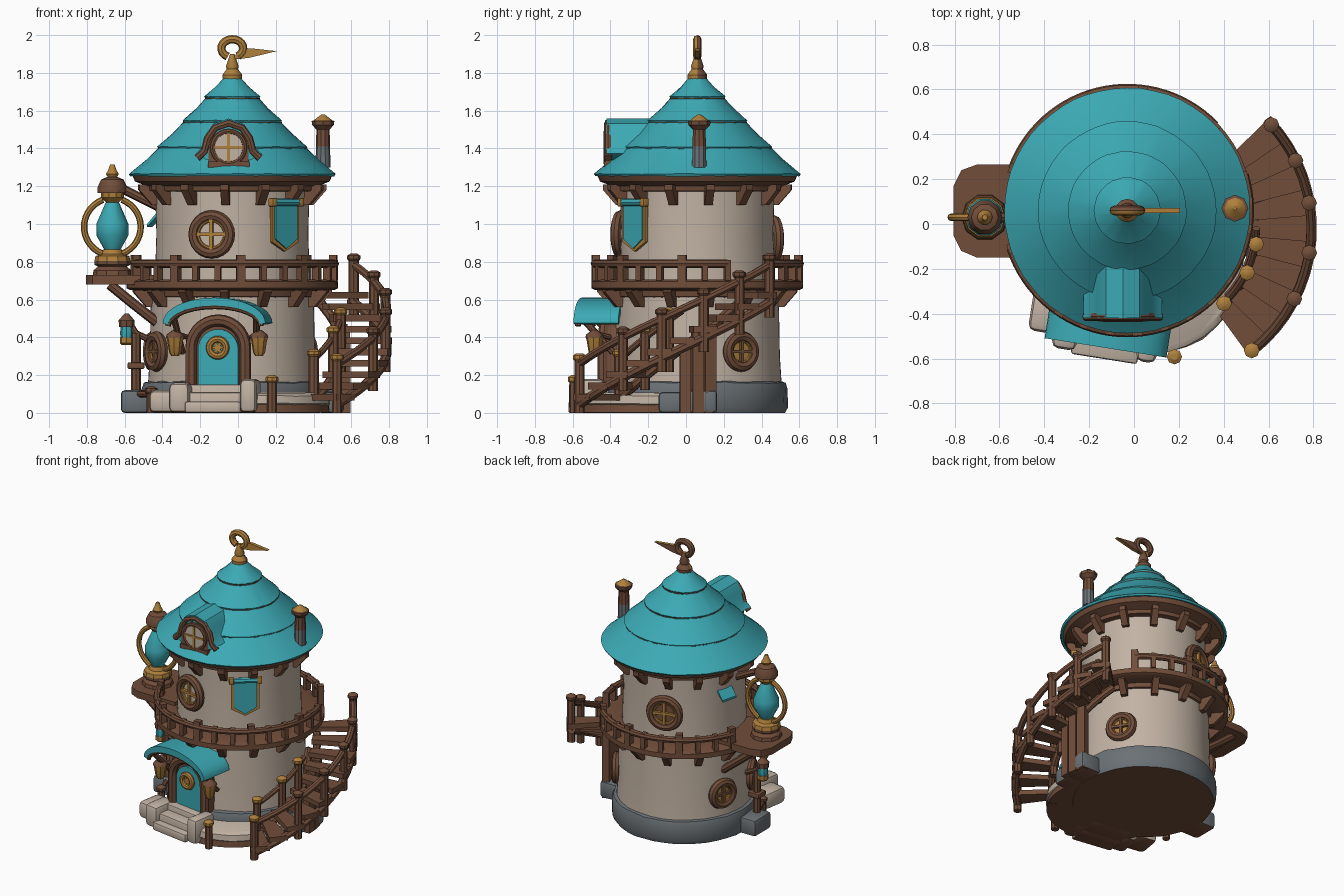
import bpy, bmesh, random
from math import sin, cos, pi, radians as rad
from mathutils import Matrix, Vector

if "Cube" in bpy.data.objects:
    bpy.data.objects.remove(bpy.data.objects["Cube"])
random.seed(4)
def mat(name, c):
    m = bpy.data.materials.new(name)
    m.diffuse_color = (*c, 1)
    m.use_nodes = True
    m.node_tree.nodes["Principled BSDF"].inputs["Base Color"].default_value = m.diffuse_color
    return m
TEAL, BROWN = mat("teal", (.045, .40, .46)), mat("wood_brown", (.165, .075, .042))
CREAM, GOLD = mat("plaster_cream", (.54, .45, .37)), mat("gold", (.43, .215, .045))
GREY = mat("stone_grey", (.145, .165, .18))
at = lambda x, y, z=0: Matrix.Translation((x, y, z))
I, T, SX, SY = Matrix.Identity(4), at(-.03, .06), .10, -.02      # T: tower axis, SX/SY: stair axis
def wall(a, r, z=0):                     # frame on tower wall: -y points outward
    return T @ Matrix.Rotation(rad(a + 90), 4, 'Z') @ at(0, -r, z)
def add(name, me, m):
    me.materials.append(m)
    o = bpy.data.objects.new(name, me)
    bpy.context.collection.objects.link(o)
    return o
def finish(name, bm, m, M):
    bm.transform(M)
    bmesh.ops.recalc_face_normals(bm, faces=bm.faces)
    me = bpy.data.meshes.new(name)
    bm.to_mesh(me)
    bm.free()
    return add(name, me, m)
def two_tone(o, m, rule):                # second colour on faces chosen by a rule
    o.data.materials.append(m)
    for p in o.data.polygons:
        p.material_index = int(rule(p))
def solid(name, pts, vec, m, M=I):       # polygon extruded along a vector
    bm = bmesh.new()
    a, b = [bm.verts.new(p) for p in pts], [bm.verts.new(Vector(p) + Vector(vec)) for p in pts]
    for f in [a, b[::-1]] + [(a[i-1], a[i], b[i], b[i-1]) for i in range(len(a))]:
        bm.faces.new(f)
    return finish(name, bm, m, M)
def prism(name, xz, y0, y1, m, M=I):
    return solid(name, [(x, y0, z) for x, z in xz], (0, y1 - y0, 0), m, M)
def box(name, loc, size, m, M=I, bevel=0.0):
    bm = bmesh.new()
    bmesh.ops.create_cube(bm, size=1)
    bm.transform(at(*loc) @ Matrix.Diagonal((*size, 1)))
    if bevel:
        bmesh.ops.bevel(bm, geom=bm.edges[:], offset=bevel, segments=2, affect='EDGES', profile=.5)
    return finish(name, bm, m, M)
def lathe(name, prof, m, M=I, n=48, jit=0.0):
    bm, j = bmesh.new(), lambda: random.uniform(-jit, jit)
    rows = [[bm.verts.new(((r+j())*cos(2*pi*i/n), (r+j())*sin(2*pi*i/n), z + j()*(z > .03))) for i in range(n)] for r, z in prof]
    for f in [rows[0][::-1], rows[-1]] + [(p[i-1], p[i], q[i], q[i-1]) for p, q in zip(rows, rows[1:]) for i in range(n)]:
        bm.faces.new(f)
    return finish(name, bm, m, M)
def tube(name, pts, r, m, M=I, closed=False):
    cu = bpy.data.curves.new(name, 'CURVE')
    cu.dimensions, cu.bevel_depth, cu.bevel_resolution, cu.use_fill_caps = '3D', r, 2, True
    s = cu.splines.new('POLY')
    s.points.add(len(pts) - 1)
    for q, p in zip(s.points, pts):
        q.co = (*(M @ Vector(p)), 1)
    s.use_cyclic_u = closed
    o = bpy.data.objects.new(name, cu)
    me = bpy.data.meshes.new_from_object(o)
    bpy.data.objects.remove(o)
    me.materials.clear()
    return add(name, me, m)
def arc(r, a0, a1, n, z=0.0, z1=None):   # horizontal arc, optionally rising
    z1 = z if z1 is None else z1
    return [(r*cos(rad(a0+(a1-a0)*i/n)), r*sin(rad(a0+(a1-a0)*i/n)), z+(z1-z)*i/n) for i in range(n+1)]
def varc(rx, rz, a0, a1, n, zc=0.0):     # arc in the x-z plane
    return [(rx*cos(rad(a0+(a1-a0)*i/n)), zc + rz*sin(rad(a0+(a1-a0)*i/n))) for i in range(n+1)]
def ring(s, y, z=0.0):
    return [(x, y, h) for x, h in varc(s, s, 0, 345, 23, z)]
def post(name, x, y, z0, z1, r=.022, top=GOLD):    # wooden post with knob
    lathe(name, [(r, z0), (r, z1-.04)], BROWN, at(x, y), 8)
    lathe(name + "_knob", [(r, z1-.04), (r+.008, z1-.03), (r+.008, z1-.012), (r*.6, z1)], top, at(x, y), 8)
# tower walls, stone base, porch with steps and curbs
lathe("tower_wall", [(.45, .1), (.437, .3), (.43, .68), (.41, .70), (.402, .95), (.41, 1.22)], CREAM, T, 64)
lathe("base_stone", [(.466, 0), (.478, .03), (.478, .13), (.466, .16), (.43, .17)], GREY, T, 40, .004)
lathe("porch_plinth", [(.405, .002), (.40, .05)], BROWN, at(.08, -.17))
lathe("porch_floor", [(.395, .04), (.41, .05), (.405, .09), (.38, .105)], CREAM, at(.08, -.17), 32, .004)
for x, y, s, h in [(-.545, 0, .15, .12), (.5, .07, .16, .12), (.5, -.05, .12, .11)]:
    box("base_block", (x, y, h/2), (s, .19, h), GREY, I, .02)
D = wall(261, 0)
for y, h in [(-.59, .06), (-.54, .11), (-.46, .15)]:
    box("porch_step", (0, y, h/2), (.30, .16, h), CREAM, D, .012)
for x, y, w, h in ((-.185, -.56, .11, .16), (.185, -.56, .09, .18), (-.28, -.5, .15, .12)):
    box("porch_curb", (x, y, h/2), (w, .19, h), CREAM, D, .03)
for o in bpy.context.scene.objects:
    if o.name.startswith(("base", "porch")):
        two_tone(o, BROWN, lambda p: p.normal.z < -.7 and p.center.z < .03)
# roof in four overlapping tiers, eave and balcony rings
tiers = [(.548, 1.265, .37, 1.425), (.398, 1.408, .24, 1.56), (.264, 1.548, .125, 1.685), (.148, 1.675, .035, 1.785)]
for i, (r0, z0, r1, z1) in enumerate(tiers):
    lathe(f"roof_tier_{i}", [(r0-.05, z0), (r0-.008, z0-.012), (r0, z0), ((r0+r1)/2-.004, (z0+z1)/2-.004), (r1, z1)], TEAL, T, 56, .0018)
    if i:
        lathe("roof_seam", [(r0-.03, z0-.016), (r0-.002, z0-.014), (r0-.002, z0-.008), (r0-.03, z0-.006)], BROWN, T, 56)
lathe("eave_ring", [(.40, 1.17), (.445, 1.175), (.45, 1.20), (.515, 1.225), (.528, 1.255), (.4, 1.26)], BROWN, T, 56)
lathe("balcony_floor", [(.42, .61), (.445, .615), (.45, .645), (.54, .65), (.56, .66), (.56, .695), (.54, .705), (.4, .705)], BROWN, T, 56)
for i in range(14):                      # brackets
    for nm, r, z, d in (("eave_bracket", .40, 1.10, .10), ("balcony_bracket", .43, .56, .10)):
        side = [(-.022, .01, z), (-.022, -.03, z), (-.022, -d, z+.08), (-.022, -d, z+.11), (-.022, .01, z+.11)]
        solid(nm, side, (.044, 0, 0), BROWN, wall(i*360/14 + 8, r))
# balcony railing, open at stairs and side platform
for a0, a1 in ((44, 160), (198, 377)):
    tube("balcony_rail", arc(.543, a0, a1, round((a1-a0)/4), .79), .022, BROWN, T)
    k = round((a1-a0)/13)
    for i in range(k+1):
        w, h = (.045, .16) if i % 3 == 0 else (.03, .11)
        box("baluster", (0, 0, .755), (w, .04, h), BROWN, wall(a0+(a1-a0)*i/k, .54))
# round windows: angle, wall radius, height, size, pane
for a, r, z, s, m in [(255, .41, .945, .10, CREAM), (107, .41, .92, .10, BROWN), (31, .437, .325, .08, GOLD),
                      (159, .437, .325, .08, GOLD), (206, .437, .325, .08, GOLD)]:
    M = wall(a, r, z)
    tube("window_ring", ring(s, -.012), .028, BROWN, M, True)
    prism("window_pane", varc(s, s, 0, 345, 23), -.012, .03, m, M)
    tube("window_inner_rim", ring(s*.74, -.015), .01, GOLD, M, True)
    for w, h in ((.018, s*1.6), (s*1.6, .018)):
        box("window_bar", (0, -.02, 0), (w, .02, h), BROWN if m == GOLD else GOLD, M)
# front door, arch frame, emblem
M = wall(261, .44)
arch = lambda w, zs, z0: [(w, z0)] + varc(w, w, 0, 180, 14, zs) + [(-w, z0)]
prism("door_recess", arch(.165, .345, .12), -.03, .05, BROWN, M)
tube("door_frame", [(x, -.04, z) for x, z in arch(.145, .345, .12)], .032, BROWN, M)
prism("door_panel", arch(.108, .335, .15), -.045, 0, TEAL, M)
tube("door_emblem", ring(.045, -.055, .345), .018, GOLD, M, True)
for k in range(3):
    box("emblem_ray", (0, -.05, 0), (.12, .016, .016), GOLD, M @ at(0, 0, .345) @ Matrix.Rotation(k*pi/3, 4, 'Y'))
# door awning and lamps
prism("awning_roof", varc(.275, .135, 0, 180, 20, .475) + varc(.245, .10, 180, 0, 20, .468), -.18, .06, TEAL, M)
tube("awning_trim", [(x, -.16, z) for x, z in varc(.25, .105, 0, 180, 20, .46)], .016, BROWN, M)
for s in (-1, 1):
    tube("awning_brace", [(s*.20, .02, .32), (s*.22, -.14, .50)], .018, BROWN, M)
    tube("door_lamp_arm", [(s*.17, 0, .40), (s*.22, -.07, .42)], .014, BROWN, M)
    L = M @ at(s*.225, -.075, .31)
    lathe("door_lamp", [(.02, -.01), (.032, .01), (.042, .07), (.047, .09)], GOLD, L, 8)
    lathe("door_lamp_cap", [(.05, .09), (.045, .105), (.012, .13)], BROWN, L, 8)
# dormer window
M = at(-.05, -.37, 1.40)
hump = [(.175, -.045), (.135, -.01), (.115, .06), (.075, .115), (0, .14), (-.075, .115), (-.115, .06), (-.135, -.01), (-.175, -.045)]
prism("dormer_roof", [(x, z+.018) for x, z in hump] + [(-.12, -.06), (.12, -.06)], -.05, .24, TEAL, M)
prism("dormer_face", varc(.105, .105, 0, 180, 14) + [(-.105, -.09), (.105, -.09)], -.055, .1, BROWN, M)
tube("dormer_trim", [(x*.95, -.042, z-.006) for x, z in hump], .021, BROWN, M)
prism("dormer_pane", varc(.075, .08, 0, 345, 23, .005), -.06, 0, CREAM, M)
tube("dormer_rim", ring(.085, -.052, .005), .014, BROWN, M, True)
for w, h in ((.014, .15), (.15, .014)):
    box("dormer_bar", (0, -.06, .005), (w, .014, h), GOLD, M)
box("dormer_sill", (0, -.04, -.085), (.22, .05, .03), BROWN, M)
# hanging banner
M = wall(310, .43)
flag = lambda w, t, b: [(-w, t), (w, t), (w, b), (0, b-.05), (-w, b)]
prism("banner_frame", flag(.093, 1.11, .905), -.008, .01, GOLD, M)
prism("banner_cloth", flag(.075, 1.12, .92), -.017, 0, TEAL, M)
tube("banner_roll", [(-.078, -.015, 1.115), (.078, -.015, 1.115)], .02, TEAL, M)
for s in (-1, 1):
    box("banner_rod_end", (s*.093, -.015, 1.115), (.032, .04, .045), GOLD, M, .006)
# chimney and roof finial
C = at(.45, .07)
lathe("chimney_shaft", [(.04, 1.30), (.037, 1.42)], GREY, C, 10)
lathe("chimney_neck", [(.038, 1.41), (.034, 1.52)], BROWN, C, 10)
lathe("chimney_cap", [(.035, 1.50), (.058, 1.525), (.06, 1.545), (.03, 1.555)], BROWN, C, 8)
lathe("chimney_top", [(.05, 1.547), (.035, 1.56), (.008, 1.58)], GOLD, C, 8)
o1 = lathe("finial_base", [(.05, 1.76), (.052, 1.79), (.03, 1.82), (.034, 1.835), (.012, 1.90)], GOLD, T, 12)
o2 = tube("finial_crescent", [(x, 0, z) for x, z in varc(.058, .048, -60, 245, 16, 1.93)], .022, GOLD, T)
o3 = prism("finial_pointer", [(.0, 1.87), (.09, 1.88), (.235, 1.915), (.1, 1.93), (.05, 1.925), (.02, 1.90)], -.012, .012, GOLD, T)
for o in (o1, o2, o3):
    two_tone(o, BROWN, lambda p: p.normal.y > .2)
# side platform with big lantern
P = [(-.40, -.15), (-.70, -.15), (-.77, -.12), (-.805, -.05), (-.805, .17), (-.77, .24), (-.70, .265), (-.40, .265)]
solid("platform", [(x, y, .68) for x, y in P], (0, 0, .05), BROWN)
for y in (-.08, .06, .19):
    tube("platform_brace", [(-.68, y, .68), (-.57, y, .59), (-.43, y, .48)], .027, BROWN)
L = at(-.665, .03)
for nm, m, prof in [("foot", BROWN, [(.105, .725), (.10, .755), (.075, .775)]), ("collar", BROWN, [(.07, .77), (.095, .785), (.095, .805)]),
                    ("cup", GOLD, [(.095, .805), (.09, .83), (.06, .84), (.05, .865)]), ("tip", GOLD, [(.02, 1.24), (.034, 1.265), (.022, 1.285), (.012, 1.315)]),
                    ("crystal", TEAL, [(.035, .85), (.085, .94), (.085, 1.0), (.035, 1.115)]), ("neck", GOLD, [(.03, 1.11), (.06, 1.14), (.062, 1.17)]),
                    ("hood", BROWN, [(.078, 1.165), (.078, 1.195), (.06, 1.235), (.025, 1.25)])]:
    lathe("lantern_" + nm, prof, m, L, 10)
for s in (-1, 1):
    tube("lantern_rib", [(s*(x-.01), 0, z) for x, z in varc(.16, .155, -68, 68, 14, .985)], .017, GOLD, L)
tube("lantern_beam", [(-.62, .03, 1.19), (-.52, .03, 1.14), (-.40, .03, 1.08)], .024, BROWN)
# small teal side awning
solid("side_awning", [(-.06, .01, 1.05), (-.06, -.05, .985), (-.06, -.05, 1.0), (-.06, .01, 1.07)], (.12, 0, 0), TEAL, wall(166, .40))
# ground-level lamp post and fence on the left
tube("left_post", [(-.54, -.04, 0), (-.54, -.04, .42)], .027, BROWN)
box("left_post_band", (-.54, -.04, .25), (.09, .09, .035), BROWN, I, .008)
tube("left_post_arm", [(-.45, -.04, .38), (-.54, -.04, .42), (-.59, -.04, .50)], .018, BROWN)
for nm, m, prof in [("glass", TEAL, [(.03, .395), (.035, .42), (.03, .46)]), ("cap", BROWN, [(.04, .455), (.042, .49), (.012, .525)]),
                    ("foot", GOLD, [(.025, .36), (.036, .37), (.036, .40)])]:
    lathe("left_lamp_" + nm, prof, m, at(-.59, -.04), 8)
post("left_fence_post", -.46, -.22, 0, .14, .025, BROWN)
tube("left_fence_rail", [(-.54, -.04, .1), (-.46, -.22, .1)], .018, BROWN)
# curved outside stairs
S = at(SX, SY)
tz = lambda a: .10 + .54*(a+53)/96       # tread height at an angle
for i in range(10):
    a, z = -54 + i*9.8, .065 + .06*i
    solid("stair_tread", arc(.715, a, a+10.3, 3, z) + arc(.42, a+10.3, a, 3, z), (0, 0, .035), BROWN, S)
for nm, r, a0, a1, z0, z1, w in [("stringer", .45, -52, 44, .045, .595, .026), ("stringer", .69, -52, 44, .045, .595, .026),
                                 ("outer_rail", .69, -52, 43, .26, .79, .022), ("inner_rail", .445, -48, 0, .28, .54, .018)]:
    tube("stair_" + nm, arc(r, a0, a1, 16, z0, z1), w, BROWN, S)
for r, angs in ((.69, (-52, -27, -9, 9.5, 26, 42)), (.45, (-48, -26, -9))):
    for a in angs:
        x, y = SX + r*cos(rad(a)), SY + r*sin(rad(a))
        post("stair_post", x, y, max(0, tz(a)-.13), tz(a)+.21, .027, GOLD if r < .5 or a < -30 else BROWN)
for a in (2, 10, 18):                    # supports below the stairs
    box("stair_support", (.47, 0, tz(a)/2 - .015), (.05, .06, tz(a)-.03), BROWN, S @ Matrix.Rotation(rad(a), 4, 'Z'))
post("porch_post", .18, -.592, 0, .20, .026)
# smooth shading with sharp edges
for o in bpy.context.scene.objects:
    o.select_set(True)
    bpy.context.view_layer.objects.active = o
bpy.ops.object.shade_smooth_by_angle(angle=rad(35))
